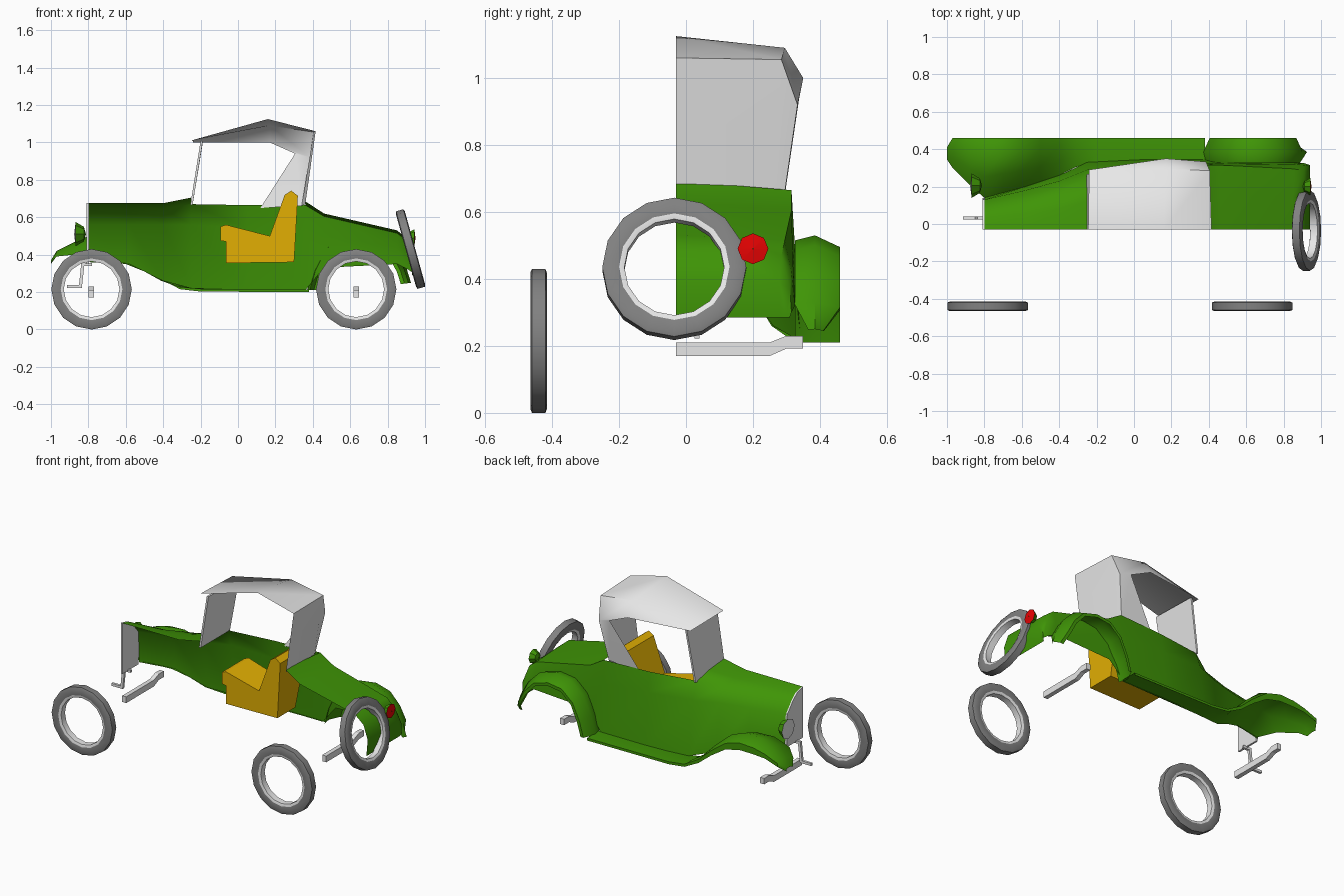
import bpy
import bmesh
from math import sin, cos, pi, radians
from mathutils import Vector, Matrix

old = bpy.data.objects.get("Cube")
if old:
    bpy.data.objects.remove(old, do_unlink=True)

MID = -0.03  # centre plane of the half body


def material(name, rgb):
    mat = bpy.data.materials.new(name)
    mat.use_nodes = True
    mat.diffuse_color = (*rgb, 1)
    mat.node_tree.nodes["Principled BSDF"].inputs["Base Color"].default_value = (*rgb, 1)
    return mat


green = material("green paint", (0.05, 0.3, 0.002))
grey = material("light grey", (0.8, 0.8, 0.8))
rubber = material("dark grey rubber", (0.22, 0.22, 0.22))
yellow = material("yellow leather", (0.76, 0.43, 0.001))
red = material("red lens", (0.9, 0.001, 0.001))


def build(name, verts, faces, mats, angle=35):
    mesh = bpy.data.meshes.new(name)
    mesh.from_pydata([tuple(v) for v in verts], [], faces)
    for mat in mats:
        mesh.materials.append(mat)
    bm = bmesh.new()
    bm.from_mesh(mesh)
    bmesh.ops.recalc_face_normals(bm, faces=bm.faces)
    bm.to_mesh(mesh)
    bm.free()
    obj = bpy.data.objects.new(name, mesh)
    bpy.context.collection.objects.link(obj)
    bpy.ops.object.select_all(action="DESELECT")
    obj.select_set(True)
    bpy.context.view_layer.objects.active = obj
    bpy.ops.object.shade_smooth_by_angle(angle=radians(angle))
    return obj


def loft(name, rows, mat, keep=lambda i, j: True, angle=50):
    """Open sheet through equal rows of points."""
    n = len(rows[0])
    verts = [p for row in rows for p in row]
    faces = [(i * n + j, i * n + j + 1, (i + 1) * n + j + 1, (i + 1) * n + j)
             for i in range(len(rows) - 1) for j in range(n - 1) if keep(i, j)]
    return build(name, verts, faces, [mat], angle)


def prism(name, outline, offset, mat, angle=20):
    """Flat outline pushed along an offset into a closed solid."""
    n = len(outline)
    verts = [Vector(p) for p in outline]
    verts += [v + Vector(offset) for v in verts]
    faces = [tuple(range(n)), tuple(range(n, 2 * n))]
    faces += [(i, (i + 1) % n, n + (i + 1) % n, n + i) for i in range(n)]
    return build(name, verts, faces, [mat], angle)


def lathe(name, profile, sides, mats, rule, matrix, closed=True):
    """Turn (radius, offset) points about the y axis; rule gives each band its colour."""
    n = len(profile)
    verts = [matrix @ Vector((r * cos(2 * pi * s / sides), o, r * sin(2 * pi * s / sides)))
             for s in range(sides) for r, o in profile]
    bands = range(n if closed else n - 1)
    faces = [(s * n + j, s * n + (j + 1) % n,
              (s + 1) % sides * n + (j + 1) % n, (s + 1) % sides * n + j)
             for s in range(sides) for j in bands]
    obj = build(name, verts, faces, mats)
    for k, poly in enumerate(obj.data.polygons):
        poly.material_index = rule(k % len(bands))


# Body shell: x, top z, then (y, z) of shoulder, waist and sill
sections = [
    (-0.80, 0.675, (0.07, 0.63), (0.13, 0.56), (0.14, 0.36)),
    (-0.58, 0.675, (0.11, 0.635), (0.18, 0.56), (0.20, 0.35)),
    (-0.40, 0.675, (0.16, 0.645), (0.23, 0.56), (0.26, 0.26)),
    (-0.25, 0.705, (0.25, 0.67), (0.29, 0.56), (0.33, 0.22)),
    (0.05, 0.68, (0.295, 0.665), (0.315, 0.54), (0.345, 0.21)),
    (0.36, 0.685, (0.315, 0.665), (0.323, 0.52), (0.345, 0.21)),
    (0.46, 0.62, (0.315, 0.605), (0.325, 0.50), (0.33, 0.33)),
    (0.85, 0.53, (0.295, 0.515), (0.32, 0.44), (0.325, 0.35)),
    (0.91, 0.48, (0.285, 0.47), (0.315, 0.42), (0.325, 0.32)),
    (0.94, 0.39, (0.28, 0.39), (0.31, 0.37), (0.315, 0.30)),
    (0.93, 0.285, (0.28, 0.285), (0.30, 0.285), (0.31, 0.285)),
]
rows = []
for x, top, shoulder, waist, sill in sections:
    rows.append([(x, MID, top), (x, shoulder[0] * 0.5, top * 0.65 + shoulder[1] * 0.35)]
                + [(x, y, z) for y, z in (shoulder, waist, sill)])
loft("body_shell", rows, green, lambda i, j: j > 1 or i not in (3, 4))

# Front fender sweeping into the running board: x, inner y, inner z, crown z, outer y
fender = [
    (-1.0, 0.345, 0.36, 0.37, 0.41),
    (-0.97, 0.30, 0.39, 0.42, 0.46),
    (-0.88, 0.21, 0.40, 0.465, 0.46),
    (-0.80, 0.14, 0.37, 0.50, 0.46),
    (-0.70, 0.165, 0.36, 0.51, 0.46),
    (-0.60, 0.19, 0.35, 0.475, 0.46),
    (-0.50, 0.225, 0.31, 0.39, 0.46),
    (-0.41, 0.255, 0.26, 0.30, 0.46),
    (-0.31, 0.305, 0.225, 0.235, 0.46),
    (-0.20, 0.325, 0.215, 0.22, 0.46),
    (0.38, 0.34, 0.215, 0.215, 0.46),
]
rows = []
for x, y, z, crown, out in fender:
    rise = crown - z
    rows.append([(x, y, z), (x, y + (out - y) * 0.35, z + rise * 0.7),
                 (x, y + (out - y) * 0.75, crown),
                 (x, out, crown - rise * 0.25), (x, out, crown - rise * 0.45 - 0.015)])
loft("front_fender_and_running_board", rows, green)

# Rear fender: path of the crown, inset at the tail
path = [(0.37, 0.21), (0.40, 0.32), (0.46, 0.44), (0.55, 0.515), (0.66, 0.53),
        (0.77, 0.50), (0.85, 0.42), (0.90, 0.33), (0.925, 0.25)]
rows = []
for k, (x, z) in enumerate(path):
    tail = k == len(path) - 1
    toward = Vector((0.64 - x, 0, 0.21 - z)).normalized()
    inner, edge = (0.365, 0.41) if tail else (0.325, 0.46)
    rows.append([Vector((x, y, z)) + toward * d
                 for y, d in ((inner, 0.015), (0.385, 0), (edge, 0.035), (edge, 0.055))])
loft("rear_fender", rows, green)

# Radiator plate
prism("radiator", [(-0.797, MID, 0.675), (-0.797, 0.03, 0.66), (-0.797, 0.07, 0.63),
                   (-0.797, 0.13, 0.56), (-0.797, 0.14, 0.45), (-0.797, 0.13, 0.35),
                   (-0.797, MID, 0.35)], (-0.012, 0, 0), grey)

# Folding roof: top, side edge, back and side panel as one smooth sheet
front = [(-0.245, MID, 1.012), (-0.24, 0.285, 1.005), (-0.24, 0.29, 1.0)]
peak = [(0.16, MID, 1.125), (0.17, 0.295, 1.09), (0.17, 0.35, 1.0)]
rear = [(0.415, MID, 1.06), (0.405, 0.285, 1.055), (0.385, 0.333, 0.92)]
base = [(0.36, MID, 0.67), (0.35, 0.27, 0.665), (0.34, 0.295, 0.66)]
panel = [(0.305, 0.338, 0.94), (0.12, 0.295, 0.65)]
grid = [(i * 3 + j, i * 3 + j + 1, i * 3 + j + 4, i * 3 + j + 3)
        for i in range(3) for j in range(2)]
build("roof", front + peak + rear + base + panel,
      grid + [(5, 12, 8), (12, 13, 11, 8)], [grey], angle=60)

# Windscreen
prism("windscreen", [(-0.255, MID, 0.665), (-0.20, MID, 1.008),
                     (-0.20, 0.28, 1.0), (-0.255, 0.265, 0.665)], (0.012, 0, 0), grey)

# Seat with cushion lip and leaning back, wider towards the top
seat = [(-0.065, 0.355), (-0.065, 0.47), (-0.093, 0.475), (-0.093, 0.55), (-0.065, 0.56),
        (0.17, 0.50), (0.25, 0.72), (0.285, 0.742), (0.32, 0.715), (0.30, 0.36)]
cushion = prism("seat", [(x, MID, z) for x, z in seat], (0, 0.18, 0), yellow)
for vert in cushion.data.vertices:
    if vert.co.y > 0:
        vert.co.y += (vert.co.z - 0.355) * 0.25

# Wheels: tyre bands first, then the rim bands
profile = [(0.165, -0.025), (0.203, -0.025), (0.215, -0.02), (0.215, 0.02),
           (0.203, 0.025), (0.165, 0.025), (0.149, 0.02), (0.149, -0.02)]
spare = (Matrix.Translation((0.922, -0.035, 0.43)) @ Matrix.Rotation(radians(-15.5), 4, "Y")
         @ Matrix.Rotation(pi / 2, 4, "Z"))
places = {"front_wheel": Matrix.Translation((-0.783, -0.44, 0.215)),
          "rear_wheel": Matrix.Translation((0.632, -0.44, 0.215)),
          "spare_wheel": spare}
for name, place in places.items():
    lathe(name, profile, 16, [rubber, grey], lambda j: int(j > 4), place)


# Lamps: green bowl with a coloured lens, lens facing along the given x direction
def lamp(name, centre, radius, depth, lens, direction):
    place = Matrix.Translation(centre) @ Matrix.Rotation(-direction * pi / 2, 4, "Z")
    bowl = [(0.001, -depth), (radius * 0.6, -depth * 0.8), (radius, 0), (0.001, depth * 0.15)]
    lathe(name, bowl, 8, [green, lens], lambda j: int(j > 1), place, closed=False)


lamp("headlight", (-0.868, 0.205, 0.51), 0.065, 0.055, grey, -1)
lamp("tail_light", (0.943, 0.2, 0.49), 0.046, 0.04, red, 1)

# Axle beams with a raised outer end
beam = [(MID, 0.17), (0.25, 0.17), (0.30, 0.192), (0.35, 0.192),
        (0.35, 0.23), (0.30, 0.23), (0.25, 0.21), (MID, 0.21)]
for name, x in (("front_axle", -0.785), ("rear_axle", 0.632)):
    prism(name, [(x - 0.014, y, z) for y, z in beam], (0.028, 0, 0), grey)

# Starting crank
crank = [(-0.915, 0.222), (-0.835, 0.222), (-0.822, 0.34), (-0.78, 0.34),
         (-0.78, 0.356), (-0.838, 0.356), (-0.85, 0.238), (-0.915, 0.238)]
prism("crank", [(x, 0.025, z) for x, z in crank], (0, 0.016, 0), grey)
